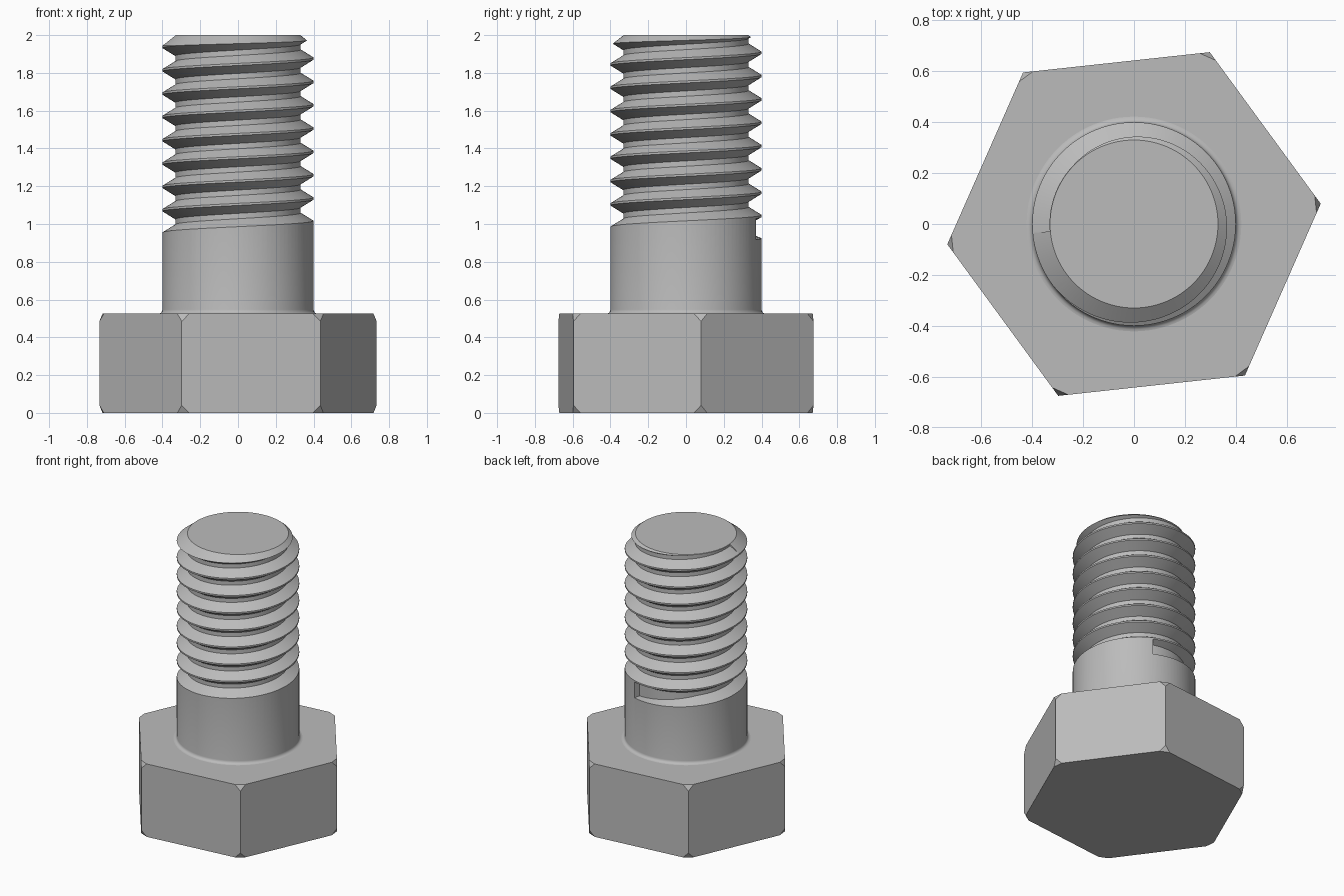
import bpy, bmesh, math

cube = bpy.data.objects.get("Cube")
if cube:
    bpy.data.objects.remove(cube, do_unlink=True)

SEGMENTS = 96
SHANK_R, ROOT_R, TIP_R = 0.40, 0.332, 0.33
HEAD_R, HEAD_TOP, TOP = 0.738, 0.525, 2.0
PITCH, FLANK, CREST = 0.1235, 0.042, 0.011

steel = bpy.data.materials.new("steel grey")
steel.use_nodes = True
COLOUR = (0.5, 0.5, 0.5, 1)
steel.diffuse_color = COLOUR
steel.node_tree.nodes["Principled BSDF"].inputs["Base Color"].default_value = COLOUR


def make_object(name, bm):
    bmesh.ops.recalc_face_normals(bm, faces=bm.faces)
    mesh = bpy.data.meshes.new(name)
    bm.to_mesh(mesh)
    bm.free()
    mesh.materials.append(steel)
    obj = bpy.data.objects.new(name, mesh)
    bpy.context.collection.objects.link(obj)
    return obj


def ring(bm, points):
    return [bm.verts.new(p) for p in points]


def skin(bm, rings):
    """Bridge equal closed rings and cap both ends."""
    for a, b in zip(rings, rings[1:]):
        for i in range(len(a)):
            j = (i + 1) % len(a)
            bm.faces.new((a[i], a[j], b[j], b[i]))
    bm.faces.new(rings[0])
    bm.faces.new(rings[-1])


def circle(radius, z, count, turn=0.0):
    angles = [turn + math.tau * i / count for i in range(count)]
    return [(radius * math.cos(a), radius * math.sin(a), z) for a in angles]


# Hexagonal head with clipped corners
bm = bmesh.new()
skin(bm, [ring(bm, circle(HEAD_R, z, 6, math.radians(6.2))) for z in (0, HEAD_TOP)])
bmesh.ops.bevel(bm, geom=bm.verts[:], offset=0.04, segments=1, affect='VERTICES')
make_object("hex_head", bm)

# Round shank with a fillet at the head and a chamfered tip
FILLET = 0.022
profile = [(SHANK_R + FILLET, HEAD_TOP - 0.05)]
for i in range(5):
    a = math.pi / 2 * i / 4
    profile.append((SHANK_R + FILLET * (1 - math.sin(a)),
                    HEAD_TOP + FILLET * (1 - math.cos(a))))
profile += [(SHANK_R, 1.945), (TIP_R, TOP)]
bm = bmesh.new()
skin(bm, [ring(bm, circle(r, z, SEGMENTS)) for r, z in profile])
shank = make_object("threaded_shank", bm)

# Helical groove, shallow and square where it starts
START, END, RUN_IN = 68, 185 + 8 * 360, 70
steps = round((END - START) / 360 * SEGMENTS)
bm = bmesh.new()
rings = []
for i in range(steps + 1):
    deg = START + (END - START) * i / steps
    depth = min((deg - START) / RUN_IN, 1)
    low = 0.955 + (deg - 180) / 360 * PITCH
    high = low + PITCH - CREST
    root = 0.36 + (ROOT_R - 0.36) * depth
    low_root = low + 0.003 + (FLANK - 0.003) * depth
    high_root = high - 0.02 - (FLANK - 0.02) * depth
    section = [(root, low_root), (root, high_root), (SHANK_R, high),
               (0.46, high), (0.46, low), (SHANK_R, low)]
    a = math.radians(deg)
    rings.append(ring(bm, [(r * math.cos(a), r * math.sin(a), z) for r, z in section]))
skin(bm, rings)
groove = make_object("groove_cutter", bm)
groove.hide_render = True

cut = shank.modifiers.new("thread", 'BOOLEAN')
cut.operation = 'DIFFERENCE'
cut.solver = 'EXACT'
cut.object = groove
bpy.ops.object.select_all(action='DESELECT')
bpy.context.view_layer.objects.active = shank
shank.select_set(True)
bpy.ops.object.modifier_apply(modifier=cut.name)
bpy.data.objects.remove(groove, do_unlink=True)
bpy.ops.object.shade_smooth_by_angle(angle=math.radians(25))
